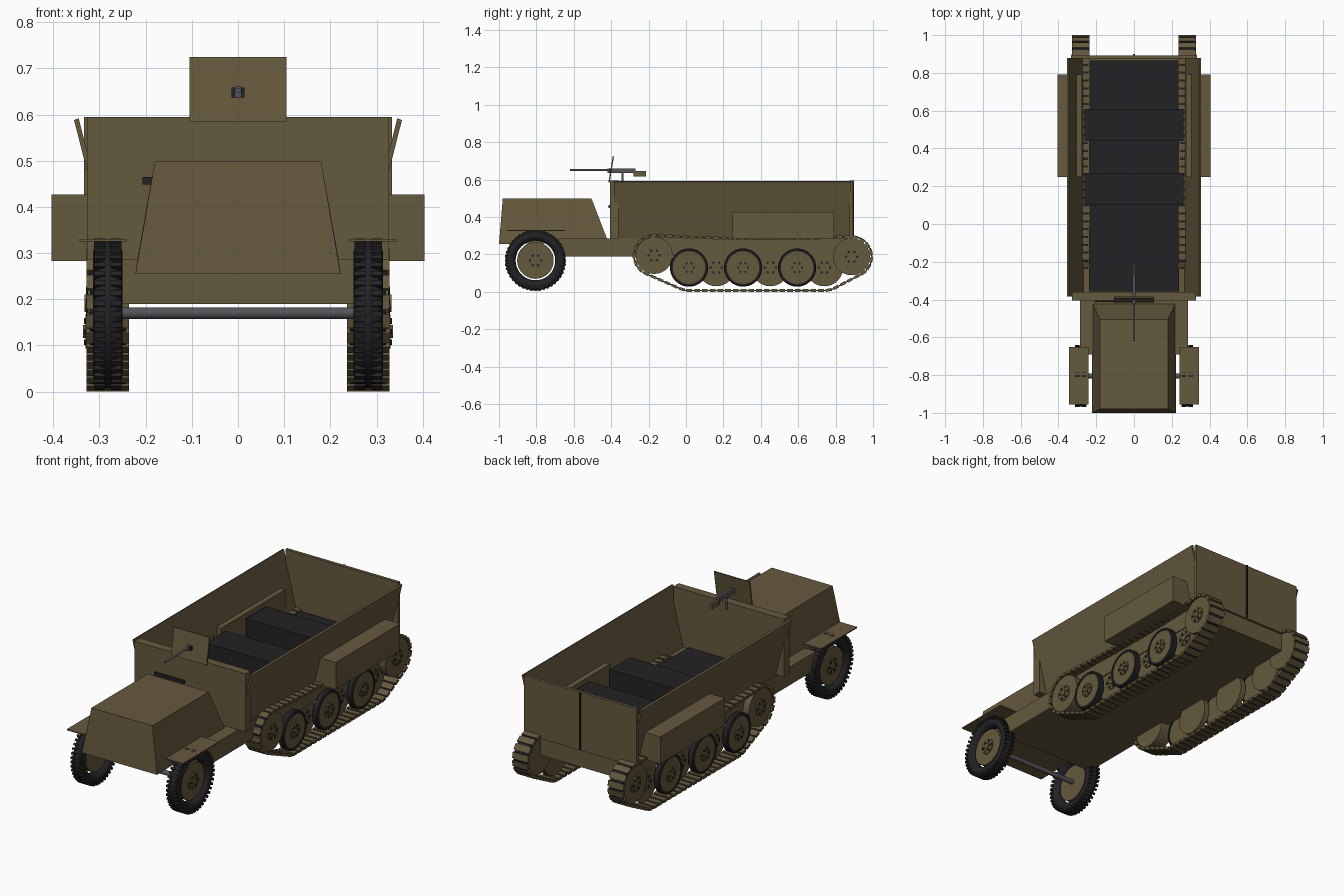
import bpy, bmesh, math
from mathutils import Matrix, Vector

cube = bpy.data.objects.get("Cube")
if cube:
    bpy.data.objects.remove(cube, do_unlink=True)


def material(name, rgb):
    m = bpy.data.materials.new(name)
    m.use_nodes = True
    m.diffuse_color = (*rgb, 1)
    bsdf = next(n for n in m.node_tree.nodes if n.type == 'BSDF_PRINCIPLED')
    bsdf.inputs["Base Color"].default_value = (*rgb, 1)
    return m


OLIVE = material("olive paint", (0.13, 0.10, 0.047))
BLACK = material("black rubber", (0.016, 0.016, 0.018))
STEEL = material("grey steel", (0.09, 0.09, 0.10))


def finish(name, bm, mat, smooth=False):
    bmesh.ops.recalc_face_normals(bm, faces=bm.faces)
    mesh = bpy.data.meshes.new(name)
    bm.to_mesh(mesh)
    bm.free()
    mesh.materials.append(mat)
    ob = bpy.data.objects.new(name, mesh)
    bpy.context.collection.objects.link(ob)
    if smooth:
        bpy.ops.object.select_all(action='DESELECT')
        ob.select_set(True)
        bpy.context.view_layer.objects.active = ob
        bpy.ops.object.shade_smooth_by_angle(angle=math.radians(35))
    return ob


def add_box(bm, center, size, angle=0.0):
    """Box turned about the x axis."""
    m = (Matrix.Translation(center) @ Matrix.Rotation(angle, 4, 'X')
         @ Matrix.Diagonal((*size, 1)))
    bmesh.ops.create_cube(bm, size=1, matrix=m)


def box(name, xr, yr, zr, mat):
    bm = bmesh.new()
    ranges = (xr, yr, zr)
    add_box(bm, [sum(r) / 2 for r in ranges], [abs(r[1] - r[0]) for r in ranges])
    return finish(name, bm, mat)


def loft(name, a, b, mat):
    """Solid between two outlines with the same number of points."""
    bm = bmesh.new()
    va, vb = [bm.verts.new(p) for p in a], [bm.verts.new(p) for p in b]
    bm.faces.new(va)
    bm.faces.new(vb)
    for i in range(len(va)):
        j = (i + 1) % len(va)
        bm.faces.new((va[i], va[j], vb[j], vb[i]))
    return finish(name, bm, mat)


def add_rod(bm, center, radius, length, axis='X', segments=32):
    turn = {'X': Matrix.Rotation(math.pi / 2, 4, 'Y'),
            'Y': Matrix.Rotation(math.pi / 2, 4, 'X'), 'Z': Matrix()}[axis]
    bmesh.ops.create_cone(bm, cap_ends=True, segments=segments, radius1=radius,
                          radius2=radius, depth=length,
                          matrix=Matrix.Translation(center) @ turn)


def rod(name, center, radius, length, mat, axis='X'):
    bm = bmesh.new()
    add_rod(bm, center, radius, length, axis)
    return finish(name, bm, mat, True)


def ring(name, center, profile, mat, segments=40):
    """Closed profile of (x, radius) revolved about the x axis."""
    bm = bmesh.new()
    loops = []
    for i in range(segments):
        a = math.tau * i / segments
        loops.append([bm.verts.new(Vector(center) + Vector((x, r * math.cos(a), r * math.sin(a))))
                      for x, r in profile])
    n = len(profile)
    for i in range(segments):
        p, q = loops[i], loops[(i + 1) % segments]
        for k in range(n):
            bm.faces.new((p[k], p[(k + 1) % n], q[(k + 1) % n], q[k]))
    return finish(name, bm, mat, True)


def wheel_disc(name, center, radius, width, side):
    """Disc with a raised hub and a circle of dark bolts on its outer face."""
    x, y, z = center
    bm = bmesh.new()
    add_rod(bm, center, radius, width)
    add_rod(bm, (x + side * (width / 2 + 0.003), y, z), radius * 0.42, 0.006)
    add_rod(bm, (x + side * (width / 2 + 0.006), y, z), radius * 0.16, 0.012, segments=16)
    finish(name, bm, OLIVE, True)
    bm = bmesh.new()
    for i in range(6):
        a = math.tau * i / 6
        add_rod(bm, (x + side * (width / 2 + 0.006), y + radius * 0.3 * math.cos(a),
                     z + radius * 0.3 * math.sin(a)), radius * 0.07, 0.006, segments=8)
    finish(name + "_bolts", bm, BLACK)


def hull(points):
    """Convex outline of 2D points, counter-clockwise."""
    points = sorted(set(points))

    def half(seq):
        out = []
        for p in seq:
            while len(out) > 1 and ((out[-1][0] - out[-2][0]) * (p[1] - out[-2][1])
                                    - (out[-1][1] - out[-2][1]) * (p[0] - out[-2][0])) <= 0:
                out.pop()
            out.append(p)
        return out[:-1]
    return half(points) + half(points[::-1])


def track_links(count):
    """Evenly spaced (y, z, angle) along the track path, sagging on top."""
    circles = [(-0.17, 0.195, 0.107), (0.016, 0.134, 0.126),
               (0.74, 0.134, 0.126), (0.885, 0.188, 0.107)]
    path = [Vector(p) for p in hull([(y + r * math.cos(math.tau * i / 48), z + r * math.sin(math.tau * i / 48))
                                     for y, z, r in circles for i in range(48)])]
    sides = list(zip(path, path[1:] + path[:1]))
    step = sum((b - a).length for a, b in sides) / count
    links, pos = [], 0.0
    for a, b in sides:
        d = b - a
        while pos < d.length:
            p = a + d * (pos / d.length)
            if p.y > 0.27 and -0.17 < p.x < 0.885:
                p.y -= 0.014 * math.sin(math.pi * (p.x + 0.17) / 1.055)
            links.append((p.x, p.y, math.atan2(d.y, d.x)))
            pos += step
        pos -= d.length
    return links, step


# Hull: chassis, engine cover, end plates, floor and benches
box("chassis", (-0.285, 0.285), (-0.69, 0.88), (0.19, 0.286), OLIVE)
loft("engine_cover",
     [(-0.222, -1, 0.255), (0.222, -1, 0.255), (0.222, -0.415, 0.265), (-0.222, -0.415, 0.265)],
     [(-0.18, -0.98, 0.498), (0.18, -0.98, 0.498), (0.18, -0.505, 0.498), (-0.18, -0.505, 0.498)], OLIVE)
box("front_plate", (-0.327, 0.327), (-0.405, -0.36), (0.285, 0.595), OLIVE)
box("rear_plate", (-0.333, 0.333), (0.875, 0.892), (0.285, 0.595), OLIVE)
box("rear_door_seam", (-0.004, 0.004), (0.885, 0.899), (0.29, 0.595), BLACK)
box("vision_slot", (-0.207, -0.03), (-0.414, -0.4), (0.448, 0.465), BLACK)
box("floor_mat", (-0.237, 0.237), (-0.358, 0.865), (0.28, 0.294), BLACK)
for i, y in enumerate((0.1, 0.44)):
    box(f"bench_{i + 1}", (-0.262, 0.262), (y, y + 0.17), (0.29, 0.41), BLACK)

# Gun with its shield
loft("gun_shield",
     [(x, y, 0.585) for x, y in ((-0.105, -0.415), (0.105, -0.415), (0.105, -0.408), (-0.105, -0.408))],
     [(x, y, 0.725) for x, y in ((-0.105, -0.392), (0.105, -0.392), (0.105, -0.385), (-0.105, -0.385))], OLIVE)
box("shield_slot", (-0.014, 0.014), (-0.411, -0.398), (0.637, 0.659), BLACK)
rod("gun_barrel", (0, -0.5, 0.652), 0.006, 0.24, STEEL, 'Y')
box("gun_receiver", (-0.008, 0.008), (-0.42, -0.27), (0.636, 0.661), STEEL)
box("gun_stock", (-0.006, 0.006), (-0.28, -0.213), (0.618, 0.646), OLIVE)
rod("gun_post", (0, -0.34, 0.605), 0.006, 0.07, STEEL, 'Z')
rod("front_axle", (0, -0.805, 0.17), 0.0125, 0.55, STEEL)

links, pitch = track_links(68)
for side, label in ((1, "left"), (-1, "right")):
    # Outward-leaning side wall, stowage box and mudguard
    section = [(0.268, 0.285), (0.278, 0.285), (0.355, 0.588), (0.345, 0.592)]
    loft(f"{label}_side_wall", [(side * x, -0.385, z) for x, z in section],
         [(side * x, 0.88, z) for x, z in section], OLIVE)
    box(f"{label}_stowage_box", (side * 0.275, side * 0.404), (0.248, 0.792), (0.283, 0.427), OLIVE)
    box(f"{label}_mudguard", (side * 0.24, side * 0.343), (-0.955, -0.65), (0.325, 0.331), OLIVE)

    # Steered wheel with a lugged tyre standing clear of the disc
    c = (side * 0.282, -0.805, 0.168)
    tyre = [(0.032 * math.cos(math.tau * i / 14), 0.133 + 0.028 * math.sin(math.tau * i / 14))
            for i in range(14)]
    ring(f"{label}_tyre", c, tyre, BLACK, 48)
    bm = bmesh.new()
    for i in range(44):
        a = math.tau * i / 44
        for sx in (-1, 1):
            add_box(bm, (c[0] + sx * 0.018, c[1] + 0.154 * math.cos(a), c[2] + 0.154 * math.sin(a)),
                    (0.024, 0.02, 0.012), a)
    finish(f"{label}_tyre_lugs", bm, BLACK)
    wheel_disc(f"{label}_wheel", c, 0.098, 0.03, side)

    # Track links over a narrower dark belt
    bm, belt = bmesh.new(), bmesh.new()
    for y, z, a in links:
        add_box(bm, (side * 0.282, y, z), (0.092, pitch * 0.74, 0.015), a)
        add_box(belt, (side * 0.282, y, z), (0.078, pitch * 1.04, 0.006), a)
    finish(f"{label}_track_links", bm, OLIVE)
    finish(f"{label}_track_belt", belt, BLACK)

    # Drive wheel, idler and overlapping road wheels
    wheel_disc(f"{label}_drive_wheel", (side * 0.282, -0.17, 0.195), 0.099, 0.076, side)
    wheel_disc(f"{label}_idler", (side * 0.282, 0.885, 0.188), 0.099, 0.076, side)
    for i, y in enumerate((0.016, 0.305, 0.594)):
        c = (side * 0.31, y, 0.13)
        ring(f"{label}_road_tyre_{i + 1}", c,
             [(-0.017, 0.087), (0.017, 0.087), (0.017, 0.097), (0.012, 0.102),
              (-0.012, 0.102), (-0.017, 0.097)], BLACK)
        wheel_disc(f"{label}_road_wheel_{i + 1}", c, 0.088, 0.028, side)
        wheel_disc(f"{label}_inner_road_wheel_{i + 1}", (side * 0.265, y + 0.146, 0.13), 0.1, 0.03, side)
